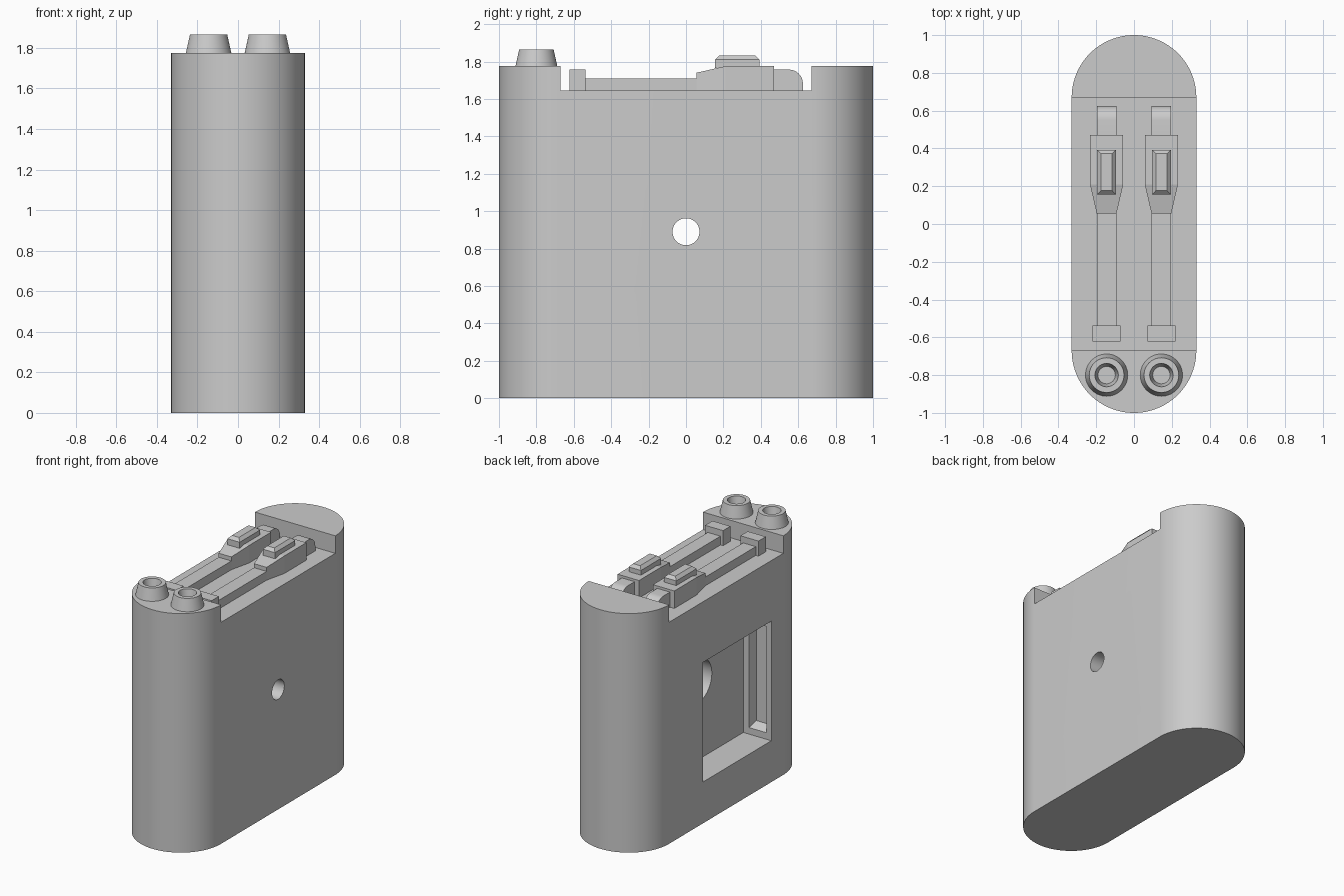
import bpy, bmesh
from math import pi, cos, sin
from mathutils import Matrix, Vector

cube = bpy.data.objects.get("Cube")
if cube:
    bpy.data.objects.remove(cube, do_unlink=True)

grey = bpy.data.materials.new("plain_grey")
grey.use_nodes = True
grey.diffuse_color = (0.6, 0.6, 0.6, 1)
grey.node_tree.nodes["Principled BSDF"].inputs["Base Color"].default_value = (0.6, 0.6, 0.6, 1)


def finish(name, bm):
    bmesh.ops.recalc_face_normals(bm, faces=bm.faces)
    me = bpy.data.meshes.new(name)
    bm.to_mesh(me)
    bm.free()
    me.materials.append(grey)
    ob = bpy.data.objects.new(name, me)
    bpy.context.collection.objects.link(ob)
    return ob


def loft(name, lower, upper):
    """Solid between two matching outlines."""
    bm = bmesh.new()
    a = [bm.verts.new(p) for p in lower]
    b = [bm.verts.new(p) for p in upper]
    n = len(a)
    bm.faces.new(a)
    bm.faces.new(b)
    for i in range(n):
        j = (i + 1) % n
        bm.faces.new((a[i], a[j], b[j], b[i]))
    return finish(name, bm)


def rect(x0, x1, y0, y1, z):
    return [(x0, y0, z), (x1, y0, z), (x1, y1, z), (x0, y1, z)]


def box(name, x0, x1, y0, y1, z0, z1):
    return loft(name, rect(x0, x1, y0, y1, z0), rect(x0, x1, y0, y1, z1))


def side_rod(name, r, x0, x1, z):
    ring = [(r * cos(i * pi / 32), z + r * sin(i * pi / 32)) for i in range(64)]
    return loft(name, [(x0, *p) for p in ring], [(x1, *p) for p in ring])


def cut(ob, cutter):
    cutter.hide_render = True
    mod = ob.modifiers.new("cut", 'BOOLEAN')
    mod.operation = 'DIFFERENCE'
    mod.solver = 'EXACT'
    mod.object = cutter
    bpy.context.view_layer.objects.active = ob
    bpy.ops.object.modifier_apply(modifier=mod.name)
    bpy.data.objects.remove(cutter, do_unlink=True)


def smooth(ob):
    bpy.ops.object.select_all(action='DESELECT')
    ob.select_set(True)
    bpy.context.view_layer.objects.active = ob
    bpy.ops.object.shade_smooth_by_angle(angle=pi / 6)


# Body: rounded-end case with a lowered deck between two raised ends
R, C, TOP, DECK = 0.33, 0.67, 1.775, 1.645
outline = []
for end, start in ((C, 0), (-C, pi)):
    for i in range(49):
        a = start + pi * i / 48
        outline.append((R * cos(a), end + R * sin(a)))
body = loft("body", [(x, y, 0) for x, y in outline], [(x, y, TOP) for x, y in outline])
cut(body, box("deck_cutter", -1, 1, -C, C, DECK, 2))

# Side compartment, stepped round hole and tapered wall pocket
Y0, BACK = -0.53, -0.10
cut(body, box("compartment_cutter", -0.5, BACK, Y0, 0.27, 0.307, 1.195))
cut(body, side_rod("wide_hole_cutter", 0.16, BACK - 0.05, 0.23, 0.89))
cut(body, side_rod("small_hole_cutter", 0.072, 0, 0.5, 0.89))


def wall_rect(x0, x1, z0, z1, y):
    return [(x0, y, z0), (x1, y, z0), (x1, y, z1), (x0, y, z1)]


cut(body, loft("pocket_cutter", wall_rect(-0.295, -0.145, 0.35, 1.15, Y0 + 0.01),
               wall_rect(-0.275, -0.165, 0.39, 1.11, Y0 - 0.06)))
smooth(body)


# Hollow tapered posts
def post(name, x, y):
    profile = [(0.112, 0), (0.092, 0.09), (0.062, 0.09), (0.046, 0.01)]
    bm = bmesh.new()
    rings = []
    for r, z in profile:
        rings.append([bm.verts.new((x + r * cos(i * pi / 24), y + r * sin(i * pi / 24), TOP + z))
                      for i in range(48)])
    for a, b in zip(rings, rings[1:]):
        for i in range(48):
            j = (i + 1) % 48
            bm.faces.new((a[i], a[j], b[j], b[i]))
    bm.faces.new(rings[0])
    bm.faces.new(rings[-1])
    smooth(finish(name, bm))


# Slider: waisted plan with a ramped front
def slider(name, x):
    plan = [(0.052, 0.055, 1.74), (0.088, 0.21, TOP), (0.088, 0.47, TOP)]
    bm = bmesh.new()
    rows = [[bm.verts.new(p) for p in ((x - w, y, DECK), (x + w, y, DECK),
                                       (x + w, y, z), (x - w, y, z))] for w, y, z in plan]
    bm.faces.new(rows[0])
    bm.faces.new(rows[-1])
    for a, b in zip(rows, rows[1:]):
        for i in range(4):
            j = (i + 1) % 4
            bm.faces.new((a[i], a[j], b[j], b[i]))
    finish(name, bm)


# Tail: block with a rounded upper back edge
def tail(name, x):
    r, back, top = 0.075, 0.625, 1.757
    prof = [(0.46, DECK), (back, DECK)]
    prof += [(back - r + r * cos(i * pi / 16), top - r + r * sin(i * pi / 16)) for i in range(9)]
    prof.append((0.46, top))
    smooth(loft(name, [(x - 0.052, *p) for p in prof], [(x + 0.052, *p) for p in prof]))


for side, x in (("left", 0.145), ("right", -0.145)):
    post(side + "_post", x, -0.8)
    box(side + "_arm", x - 0.052, x + 0.052, -0.545, 0.06, DECK, 1.71)
    box(side + "_end_block", x - 0.074, x + 0.074, -0.623, -0.537, DECK, 1.757)
    slider(side + "_slider", x)
    tail(side + "_tail", x)
    box(side + "_thumb_base", x - 0.05, x + 0.05, 0.155, 0.393, TOP - 0.01, 1.81)
    loft(side + "_thumb_cap", rect(x - 0.05, x + 0.05, 0.155, 0.393, 1.81),
         rect(x - 0.029, x + 0.029, 0.177, 0.372, 1.832))
